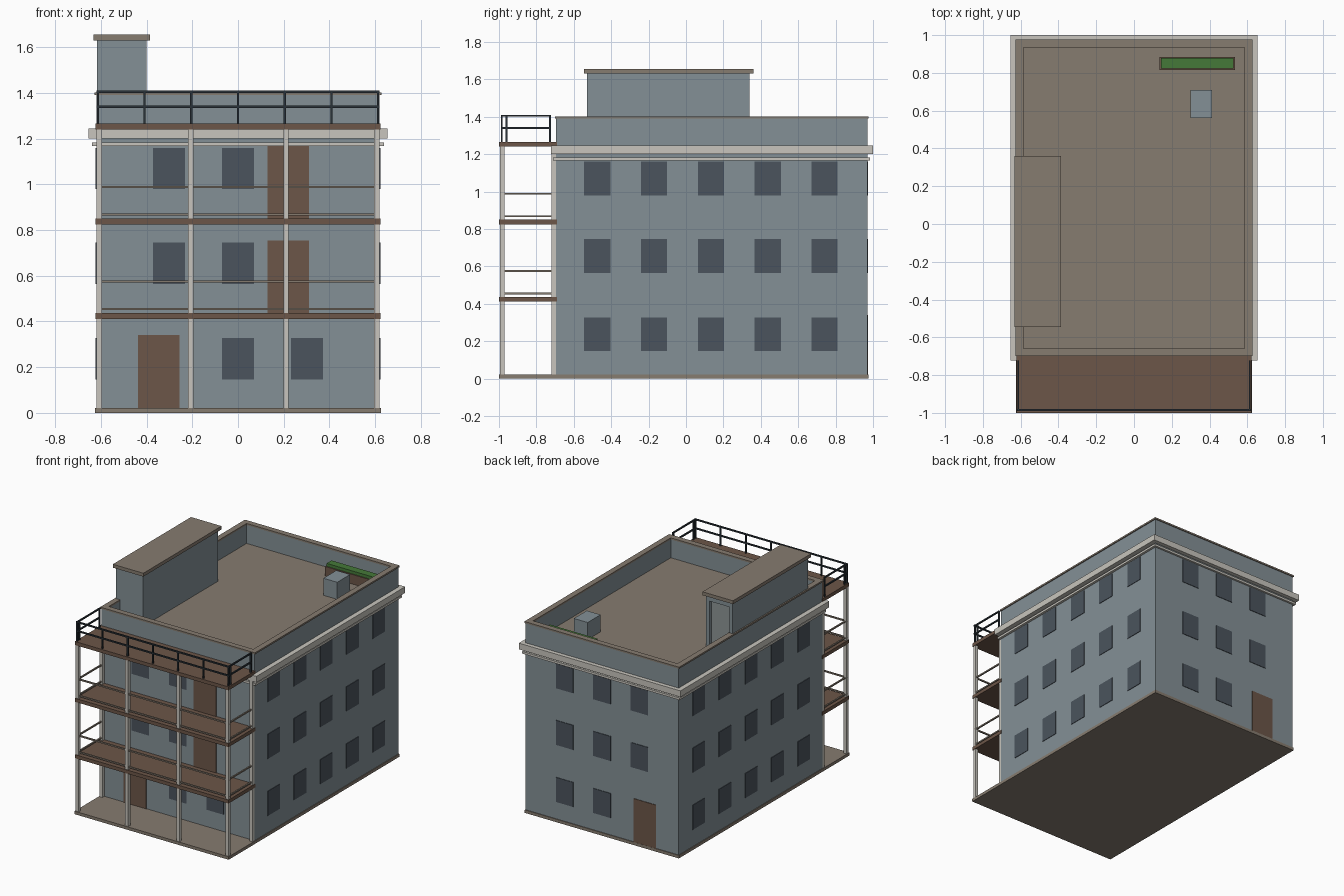
import bpy, bmesh
from mathutils import Matrix, Vector

cube = bpy.data.objects.get("Cube")
if cube:
    bpy.data.objects.remove(cube, do_unlink=True)


def material(name, r, g, b):
    m = bpy.data.materials.new(name)
    m.use_nodes = True
    m.diffuse_color = (r, g, b, 1)
    m.node_tree.nodes["Principled BSDF"].inputs["Base Color"].default_value = (r, g, b, 1)
    return m


WALL = material("blue_grey_wall", .23, .28, .305)
GLASS = material("dark_window", .07, .088, .11)
WOOD = material("brown_wood", .15, .093, .065)
STONE = material("tan_stone", .24, .2, .16)
TRIM = material("pale_trim", .58, .56, .51)
METAL = material("dark_metal", .023, .032, .04)
LEAF = material("green_plants", .06, .19, .04)
DOOR = material("grey_door", .27, .3, .3)


def boxes(name, mat, items):
    """One object made of boxes, each given as x0, x1, y0, y1, z0, z1."""
    bm = bmesh.new()
    for x0, x1, y0, y1, z0, z1 in items:
        centre = Vector((x0 + x1, y0 + y1, z0 + z1)) / 2
        size = Matrix.Diagonal((x1 - x0, y1 - y0, z1 - z0, 1))
        bmesh.ops.create_cube(bm, size=1, matrix=Matrix.Translation(centre) @ size)
    mesh = bpy.data.meshes.new(name)
    bm.to_mesh(mesh)
    bm.free()
    mesh.materials.append(mat)
    obj = bpy.data.objects.new(name, mesh)
    bpy.context.collection.objects.link(obj)
    return obj


def ring(x, y0, y1, width, z0, z1):
    """Four boxes around a rectangle that is symmetric in x."""
    return [(-x, x, y0, y0 + width, z0, z1), (-x, x, y1 - width, y1, z0, z1),
            (-x, -x + width, y0 + width, y1 - width, z0, z1),
            (x - width, x, y0 + width, y1 - width, z0, z1)]


X, FRONT, BACK = .62, -.695, .97
ROOF, THIN = 1.255, .004
FLOORS = (.022, .437, .85)

# Main block, ground slab and roof
boxes("ground_slab", STONE, [(-.625, .625, -1, .975, 0, .022)])
boxes("main_walls", WALL, [(-X, X, FRONT, BACK, .022, ROOF - .01)])
boxes("roof_surface", STONE, [(-X + .01, X - .01, FRONT + .01, BACK - .01, ROOF - .01, ROOF)])
boxes("parapet", WALL, ring(X, FRONT, BACK, .035, ROOF - .01, 1.39))
boxes("parapet_cap", STONE, ring(.627, FRONT - .005, .976, .042, 1.39, 1.402))
boxes("cornice", TRIM, ring(.655, -.722, 1, .05, 1.2, 1.245))
boxes("lower_cornice_trim", TRIM, ring(.638, -.71, .985, .03, 1.167, 1.183))

# Windows and doors as thin plates on the walls
windows, doors = [], []


def plate(x, w, y, z0, z1):
    return (x - w, x + w, y - THIN, y + THIN, z0, z1)


for level, z in enumerate((.147, .565, .98)):
    z1 = z + .18
    for side in (-X, X):
        for i in range(5):
            y = -.475 + i * .304
            windows.append((side - THIN, side + THIN, y - .07, y + .07, z, z1))
    for x in (-.303, 0, .303):
        if level or x > -.3:
            windows.append(plate(x, .07, BACK, z, z1))
        if x == 0 or (x > 0) == (level == 0):
            windows.append(plate(x, .07, FRONT, z, z1))
    doors.append(plate(.22 if level else -.347, .091, FRONT, FLOORS[level], FLOORS[level] + .318))
doors.append(plate(-.347, .091, BACK, FLOORS[0], .34))
boxes("windows", GLASS, windows)
boxes("doors", WOOD, doors)

# Balcony decks and their columns
boxes("balcony_decks", WOOD, [(-.623, .623, -1, -.69, z - .026, z) for z in (.437, .85, 1.266)])
columns = [(x - .012, x + .012, -.995, -.97, .022, 1.24) for x in (-.608, -.206, .21, .608)]
columns += [(x - .012, x + .012, -.718, -.694, .022, 1.24) for x in (-.608, .608)]
boxes("balcony_columns", TRIM, columns)

# Lower balcony rails
rails = []
for floor in FLOORS[1:]:
    for z in (floor + .018, floor + .138):
        rails.append((-X, X, -.988, -.978, z - .005, z + .005))
        for x in (-.608, .608):
            rails.append((x - .005, x + .005, -.985, FRONT, z - .005, z + .005))
boxes("balcony_rails", STONE, rails)

# Dark railing on the top deck
R = .005
bars = []
for z in (1.34, 1.405):
    bars.append((-X, X, -.985 - R, -.985 + R, z - R, z + R))
    for x in (-.613, .613):
        bars.append((x - R, x + R, -.985, -.725, z - R, z + R))
for i in range(7):
    x = -.613 + i * 1.226 / 6
    bars.append((x - R, x + R, -.985 - R, -.985 + R, 1.266, 1.41))
for x in (-.613, .613):
    for y in (-.96, -.728):
        bars.append((x - R, x + R, y - R, y + R, 1.266, 1.41))
boxes("top_deck_railing", METAL, bars)

# Stair house on the roof, with a recessed doorway at the back
boxes("stair_house", WALL, [
    (-.617, -.4, -.53, .31, ROOF - .01, 1.63),
    (-.617, -.59, .31, .34, ROOF - .01, 1.63),
    (-.43, -.4, .31, .34, ROOF - .01, 1.63),
    (-.59, -.43, .31, .34, 1.59, 1.63)])
boxes("stair_house_door", DOOR, [(-.59, -.43, .308, .316, ROOF, 1.59)])
boxes("stair_house_roof", STONE, [(-.633, -.386, -.545, .36, 1.63, 1.655)])

# Roof unit and planter
boxes("roof_unit", WALL, [(.3, .412, .56, .71, ROOF, 1.38)])
boxes("planter", WOOD, [(.135, .535, .815, .885, ROOF, 1.325)])
boxes("planter_greenery", LEAF, [(.143, .527, .822, .878, 1.32, 1.347)])
